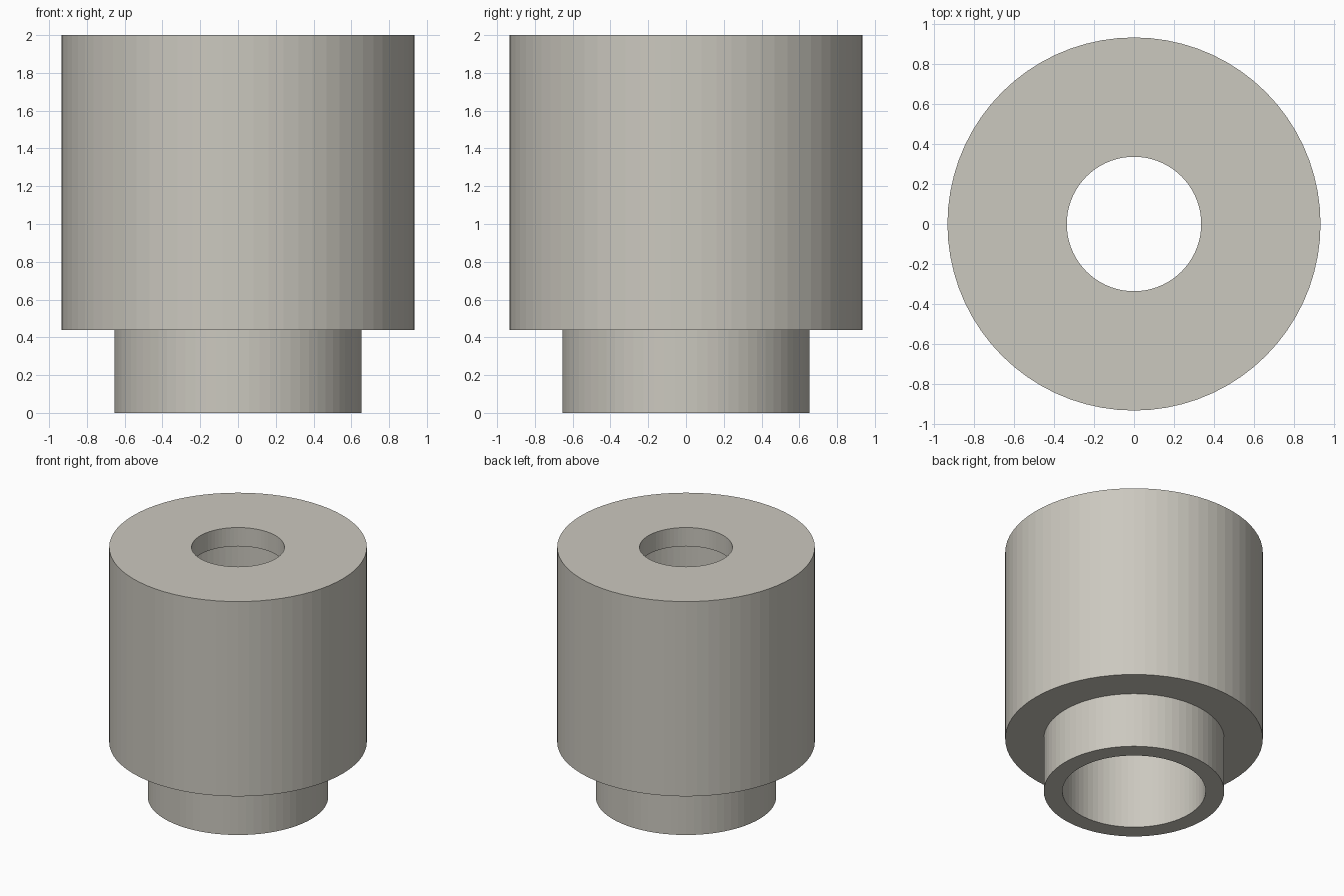
import bpy
import bmesh
import math

default = bpy.data.objects.get("Cube")
if default:
    bpy.data.objects.remove(default, do_unlink=True)

SIDES = 72
HEIGHT = 2.0
BODY_R, NECK_R = 0.935, 0.655      # outer radii
HOLE_R, BORE_R = 0.337, 0.52       # inner radii
SHOULDER_Z, LIP_Z = 0.44, 1.85     # outer step and inner step

# Single warm grey material
grey = bpy.data.materials.new("warm_grey")
grey.use_nodes = True
colour = (0.60, 0.58, 0.52, 1.0)
grey.diffuse_color = colour
grey.node_tree.nodes["Principled BSDF"].inputs["Base Color"].default_value = colour


def lathe(name, profile, material):
    """Revolve a closed (radius, height) profile around the z axis."""
    bm = bmesh.new()
    verts = [bm.verts.new((r, 0, z)) for r, z in profile]
    edges = [bm.edges.new((a, b)) for a, b in zip(verts, verts[1:] + verts[:1])]
    bmesh.ops.spin(bm, geom=verts + edges, cent=(0, 0, 0), axis=(0, 0, 1),
                   angle=math.tau, steps=SIDES, use_merge=True)
    bmesh.ops.remove_doubles(bm, verts=bm.verts, dist=1e-4)
    bmesh.ops.recalc_face_normals(bm, faces=bm.faces)
    mesh = bpy.data.meshes.new(name)
    bm.to_mesh(mesh)
    bm.free()
    mesh.materials.append(material)
    obj = bpy.data.objects.new(name, mesh)
    bpy.context.collection.objects.link(obj)
    return obj


# Stepped bushing: wide body, narrow neck, wide bore under a thin top lip
lathe("stepped_bushing", [
    (BORE_R, 0), (NECK_R, 0),
    (NECK_R, SHOULDER_Z), (BODY_R, SHOULDER_Z),
    (BODY_R, HEIGHT), (HOLE_R, HEIGHT),
    (HOLE_R, LIP_Z), (BORE_R, LIP_Z),
], grey)
